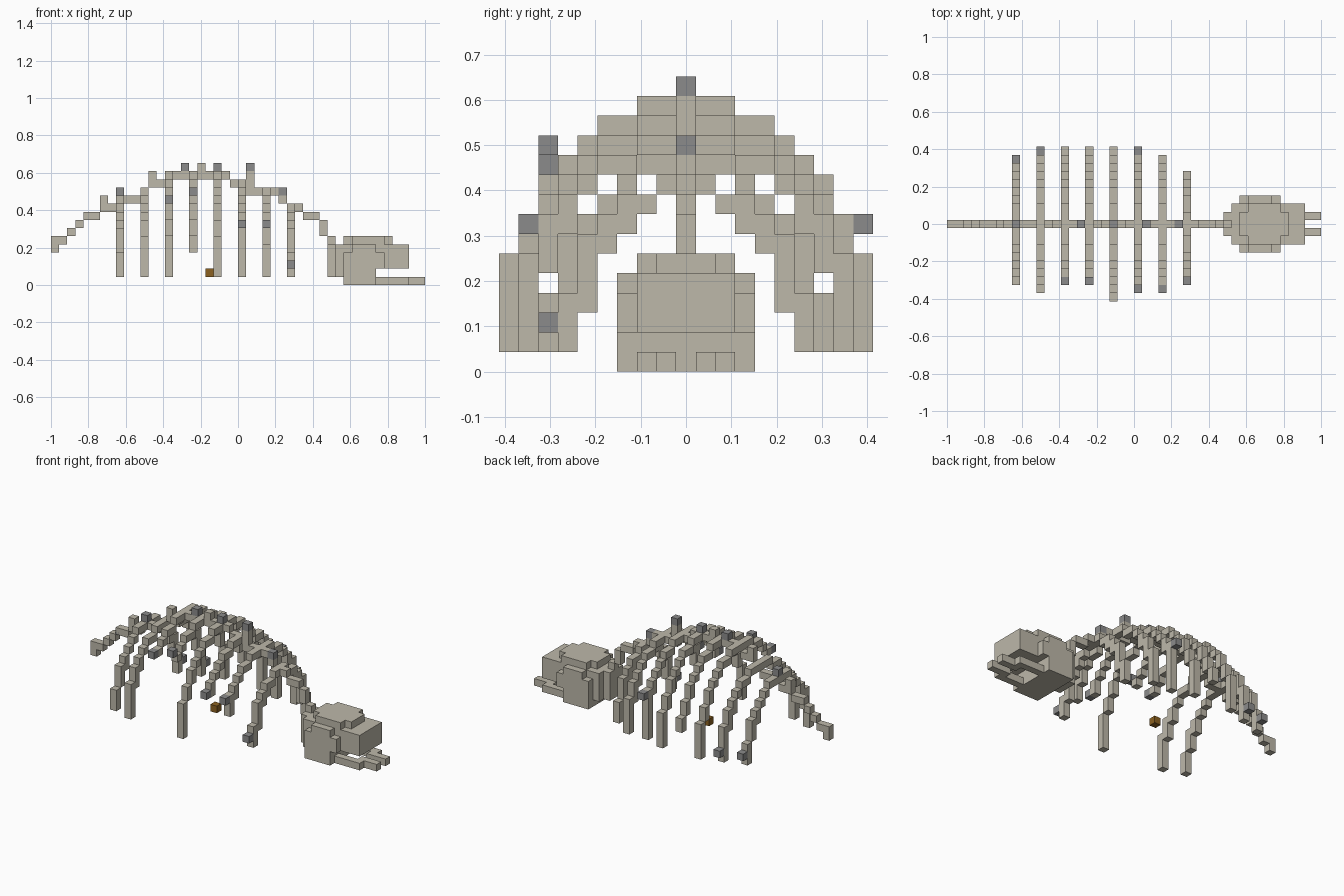
import bpy, bmesh
from mathutils import Vector

U = 2 / 46  # edge length of one block

if "Cube" in bpy.data.objects:
    bpy.data.objects.remove(bpy.data.objects["Cube"], do_unlink=True)


def material(name, rgb):
    m = bpy.data.materials.new(name)
    m.use_nodes = True
    m.diffuse_color = (*rgb, 1)
    m.node_tree.nodes["Principled BSDF"].inputs["Base Color"].default_value = (*rgb, 1)
    return m


BONE = material("bone", (0.51, 0.48, 0.40))
STONE = material("grey stone", (0.26, 0.26, 0.26))
WOOD = material("brown", (0.26, 0.12, 0.015))


def span(a, b):
    return range(a, b + 1)


def box(xs, ys, zs):
    return {(x, y, z) for x in span(*xs) for y in span(*ys) for z in span(*zs)}


def build(name, cells, mat):
    """Turn a set of grid cells into a mesh of its exposed faces."""
    bm = bmesh.new()
    for cell in cells:
        centre = Vector((cell[0] - 22.5, cell[1], cell[2] + 0.5)) * U
        for axis in range(3):
            for sign in (-1, 1):
                near = list(cell)
                near[axis] += sign
                if tuple(near) in cells:
                    continue
                n, a, b = Vector(), Vector(), Vector()
                n[axis] = sign
                a[(axis + 1) % 3] = 1
                b[(axis + 2) % 3] = sign
                bm.faces.new([bm.verts.new(centre + (n + a * s + b * t) * U / 2)
                              for s, t in ((-1, -1), (1, -1), (1, 1), (-1, 1))])
    bmesh.ops.remove_doubles(bm, verts=bm.verts, dist=U / 100)
    mesh = bpy.data.meshes.new(name)
    bm.to_mesh(mesh)
    bm.free()
    mesh.materials.append(mat)
    bpy.context.collection.objects.link(bpy.data.objects.new(name, mesh))


# Spine: height of each vertebra from tail to neck
heights = [5, 5, 6, 7, 8, 8, 9, 9, 10, 10, 10, 11, 12, 12, 13, 13, 13, 13,
           13, 13, 13, 13, 12, 12, 12, 11, 11, 11, 10, 9, 9, 8, 8, 7, 5]
spine = {(i, 0, h) for i, h in enumerate(heights)}
# Raised spikes and the drops joining steps
spine |= {(0, 0, 4), (6, 0, 10), (12, 0, 13), (18, 0, 14), (24, 0, 13),
          (24, 0, 11), (33, 0, 6)}
build("spine", spine, BONE)

# Rib profiles: (lowest, highest) block for each step away from the spine
SMALL = [(9, 9), (8, 8), (7, 8), (6, 7), (3, 6), (1, 3)]
TAIL = [(10, 10), (10, 10), (9, 9), (8, 8), (6, 7), (4, 6), (1, 3)]
MEDIUM = [(11, 11), (11, 11), (10, 10), (10, 10), (9, 9), (7, 8), (5, 7), (1, 5)]
HIGH = [(12, 12), (12, 12), (11, 11), (11, 11), (10, 10), (9, 9), (7, 8), (1, 7)]
LARGE = [(13, 13), (13, 13), (12, 12), (12, 12), (11, 11), (10, 10), (8, 9),
         (6, 7), (1, 5)]

# Each rib: position, profile, reach on the left-hand (+y) and right-hand (-y) sides, lowest block
ribs = [(8, TAIL, 7, 7, 1), (11, MEDIUM, 8, 8, 1), (14, LARGE, 9, 6, 1),
        (17, LARGE, 9, 6, 4), (20, LARGE, 9, 9, 1), (23, HIGH, 8, 7, 1),
        (26, MEDIUM, 8, 7, 1), (29, SMALL, 6, 6, 1)]
for number, (x, profile, back, front, floor) in enumerate(ribs, 1):
    for side, sign, reach in (("back", 1, back), ("front", -1, front)):
        cells = set()
        for step, (low, high) in enumerate(profile[:reach], 1):
            cells |= box((x, x), (sign * step, sign * step), (max(low, floor), high))
        build(f"rib_{number}_{side}", cells, BONE)

# Skull: rounded block with cheeks, crown and back
skull = box((35, 39), (-2, 2), (1, 4)) | box((40, 43), (-2, 2), (2, 4))
skull |= box((34, 34), (-1, 1), (1, 4)) | box((36, 39), (-3, 3), (0, 1))
skull |= box((36, 40), (-3, 3), (2, 3)) | box((37, 39), (-3, 3), (4, 4))
skull |= box((37, 40), (-2, 2), (5, 5)) | box((36, 41), (-1, 1), (5, 5))
build("skull", skull, BONE)

# Lower jaw: two arms ending in prongs
for side, s in (("back", 1), ("front", -1)):
    build(f"jaw_{side}", box((40, 43), (2 * s, 2 * s), (0, 0))
          | box((43, 45), (s, s), (0, 0)), BONE)

# Stones stuck to the bones
stones = {(4, 0, 8), (8, 0, 11), (16, 0, 14), (20, 0, 14), (24, 0, 14), (28, 0, 11),
          (14, -7, 10), (17, -7, 11), (23, -8, 7), (26, -8, 7), (29, -7, 2),
          (8, 8, 2), (11, 9, 2), (23, 9, 7)}
build("stones", stones, STONE)

# Loose block below the ribs
build("loose_block", {(19, 0, 1)}, WOOD)
